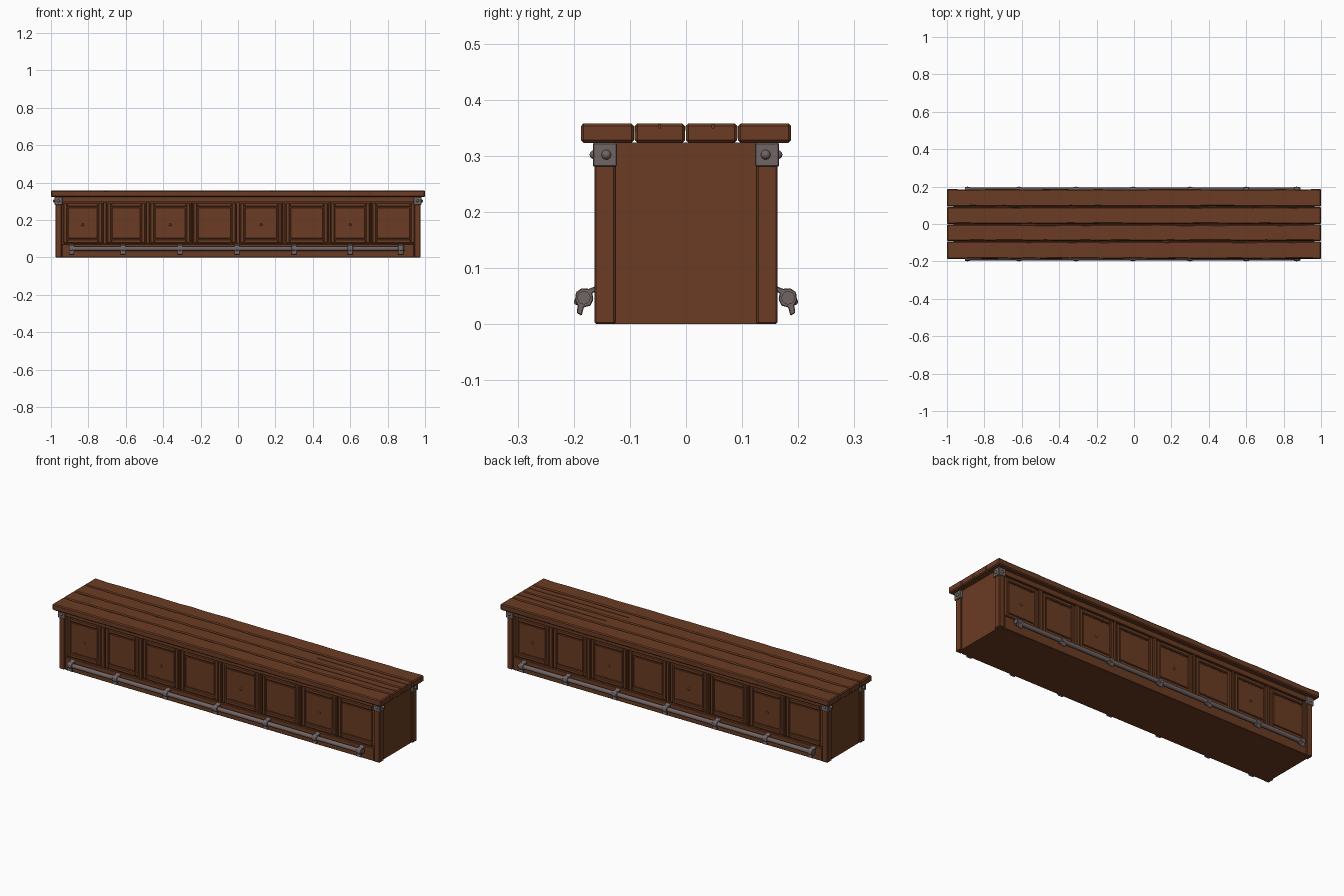
import bpy, bmesh, math, random
from mathutils import Vector

random.seed(4)
if "Cube" in bpy.data.objects:
    bpy.data.objects.remove(bpy.data.objects["Cube"])


def material(name, rgb):
    m = bpy.data.materials.new(name)
    m.use_nodes = True
    m.diffuse_color = (*rgb, 1)
    m.node_tree.nodes["Principled BSDF"].inputs["Base Color"].default_value = (*rgb, 1)
    return m


WOOD = material("brown wood", (0.145, 0.045, 0.017))
IRON = material("grey iron", (0.165, 0.128, 0.125))


def finish(name, bm, mat, bevel=0):
    bmesh.ops.recalc_face_normals(bm, faces=bm.faces)
    me = bpy.data.meshes.new(name)
    bm.to_mesh(me)
    bm.free()
    me.materials.append(mat)
    ob = bpy.data.objects.new(name, me)
    bpy.context.collection.objects.link(ob)
    if bevel:
        mod = ob.modifiers.new("worn edges", "BEVEL")
        mod.width, mod.segments = bevel, 1
    return ob


def add_box(bm, x, y, z):
    """Box between pairs of limits on each axis."""
    vs = bmesh.ops.create_cube(bm, size=1)["verts"]
    for v in vs:
        v.co = Vector([(a + b) / 2 + c * abs(b - a) for (a, b), c in zip((x, y, z), v.co)])


def box(name, x, y, z, mat=WOOD, bevel=0.0):
    bm = bmesh.new()
    add_box(bm, x, y, z)
    return finish(name, bm, mat, bevel)


def dome(name, loc, r, mat):
    bm = bmesh.new()
    bmesh.ops.create_icosphere(bm, subdivisions=2, radius=r)
    bmesh.ops.translate(bm, verts=bm.verts, vec=loc)
    ob = finish(name, bm, mat)
    ob.data.shade_smooth()
    return ob


# Carcass
box("cabinet_core", (-0.966, 0.966), (-0.148, 0.148), (0, 0.324))

# Countertop planks with uneven edges
def plank(name, y0, y1):
    bm = bmesh.new()
    add_box(bm, (-1, 1), (y0, y1), (0.323, 0.358))
    long_edges = [e for e in bm.edges if abs(e.verts[0].co.x - e.verts[1].co.x) > 1]
    bmesh.ops.subdivide_edges(bm, edges=long_edges, cuts=26)
    mid = (y0 + y1) / 2
    for v in bm.verts:
        inward = 1 if v.co.y < mid else -1
        if abs(v.co.x) < 0.99:
            v.co.x += random.uniform(-0.015, 0.015)
            v.co.y += inward * random.uniform(0, 0.004)
            v.co.z -= random.uniform(0, 0.002) if v.co.z > 0.34 else 0
    return finish(name, bm, WOOD, 0.005)


limits = [-0.188, -0.092, -0.001, 0.092, 0.188]
planks = [plank(f"top_plank_{i + 1}", limits[i] + 0.0005, limits[i + 1] - 0.0005) for i in range(4)]

# Splits in the ends of the two middle planks
for board, y, start in ((planks[1], -0.047, 0.38), (planks[2], 0.048, 0.45)):
    cutter = box("split_cutter", (start, 1.05), (y - 0.002, y + 0.002), (0.35, 0.38))
    cutter.hide_render = True
    cutter.hide_set(True)
    cutter.display_type = "WIRE"
    mod = board.modifiers.new("split", "BOOLEAN")
    mod.operation, mod.object, mod.solver = "DIFFERENCE", cutter, "EXACT"

# Panelled long sides: the back is the front turned half round
openings = [(-0.935, -0.725), (-0.70, -0.495), (-0.47, -0.255), (-0.24, -0.012),
            (0.012, 0.235), (0.255, 0.48), (0.497, 0.705), (0.717, 0.945)]
LOW, HIGH, LIP = 0.075, 0.292, 0.021
for side, s in (("front", 1), ("back", -1)):

    def part(name, x, depth, z, bevel=0.002):
        xs = sorted((x[0] * s, x[1] * s))
        ys = sorted((-0.14 * s, -depth * s))
        return box(f"{side}_{name}", xs, ys, z, WOOD, bevel)

    part("bottom_rail", (-0.94, 0.94), 0.160, (0, LOW - 0.004))
    part("top_rail", (-0.94, 0.94), 0.160, (HIGH + 0.003, 0.324))
    for i in range(7):
        part("stile", (openings[i][1] + 0.003, openings[i + 1][0] - 0.003), 0.160, (LOW - 0.004, HIGH + 0.003))
    for i, (a, b) in enumerate(openings):
        # Moulding around each recessed panel
        part("moulding_left", (a, a + LIP), 0.157, (LOW, HIGH), 0.004)
        part("moulding_right", (b - LIP, b), 0.157, (LOW, HIGH), 0.004)
        part("moulding_bottom", (a + LIP, b - LIP), 0.157, (LOW, LOW + LIP), 0.004)
        part("moulding_top", (a + LIP, b - LIP), 0.157, (HIGH - LIP, HIGH), 0.004)
        part("panel", (a + LIP + 0.005, b - LIP - 0.005), 0.151, (LOW + LIP + 0.005, HIGH - LIP - 0.005))
        if i % 2 == 0:
            dome(f"{side}_panel_knot", ((a + b) / 2 * s, -0.150 * s, 0.175), 0.007, WOOD)

# Corner posts with riveted iron caps
for sx in (-1, 1):
    for sy in (-1, 1):
        def corner(name, x, y, z, mat, bevel):
            box(name, sorted((x[0] * sx, x[1] * sx)), sorted((y[0] * sy, y[1] * sy)), z, mat, bevel)

        corner("corner_post", (0.943, 0.975), (0.126, 0.163), (0, 0.300), WOOD, 0.003)
        corner("corner_cap", (0.938, 0.981), (0.123, 0.166), (0.281, 0.323), IRON, 0.002)
        dome("cap_end_rivet", (0.981 * sx, 0.142 * sy, 0.302), 0.009, IRON)
        dome("cap_side_rivet", (0.960 * sx, 0.164 * sy, 0.302), 0.008, IRON)

# Foot rails and their hooks
hook = [(0.158, 0.069), (0.173, 0.063), (0.186, 0.064), (0.196, 0.057), (0.198, 0.042), (0.193, 0.033),
        (0.195, 0.020), (0.186, 0.015), (0.182, 0.030), (0.170, 0.033), (0.165, 0.044), (0.167, 0.056), (0.158, 0.058)]
for side, s in (("front", -1), ("back", 1)):
    bm = bmesh.new()
    bmesh.ops.create_cone(bm, cap_ends=True, segments=12, radius1=0.012, radius2=0.012, depth=1.79)
    for v in bm.verts:
        v.co = Vector((v.co.z - 0.005, v.co.x + 0.182 * s, v.co.y + 0.047))
    rail = finish(f"{side}_foot_rail", bm, IRON)
    for p in rail.data.polygons:
        p.use_smooth = len(p.vertices) == 4

    for x in (-0.89, -0.615, -0.31, -0.005, 0.30, 0.60, 0.87):
        bm = bmesh.new()
        face = bm.faces.new([bm.verts.new((x - 0.014, y * s, z)) for y, z in hook])
        out = bmesh.ops.extrude_face_region(bm, geom=[face])["geom"]
        moved = [g for g in out if isinstance(g, bmesh.types.BMVert)]
        bmesh.ops.translate(bm, verts=moved, vec=(0.028, 0, 0))
        finish(f"{side}_rail_hook", bm, IRON, 0.0015)
        dome(f"{side}_hook_rivet", (x, 0.194 * s, 0.040), 0.006, IRON)
